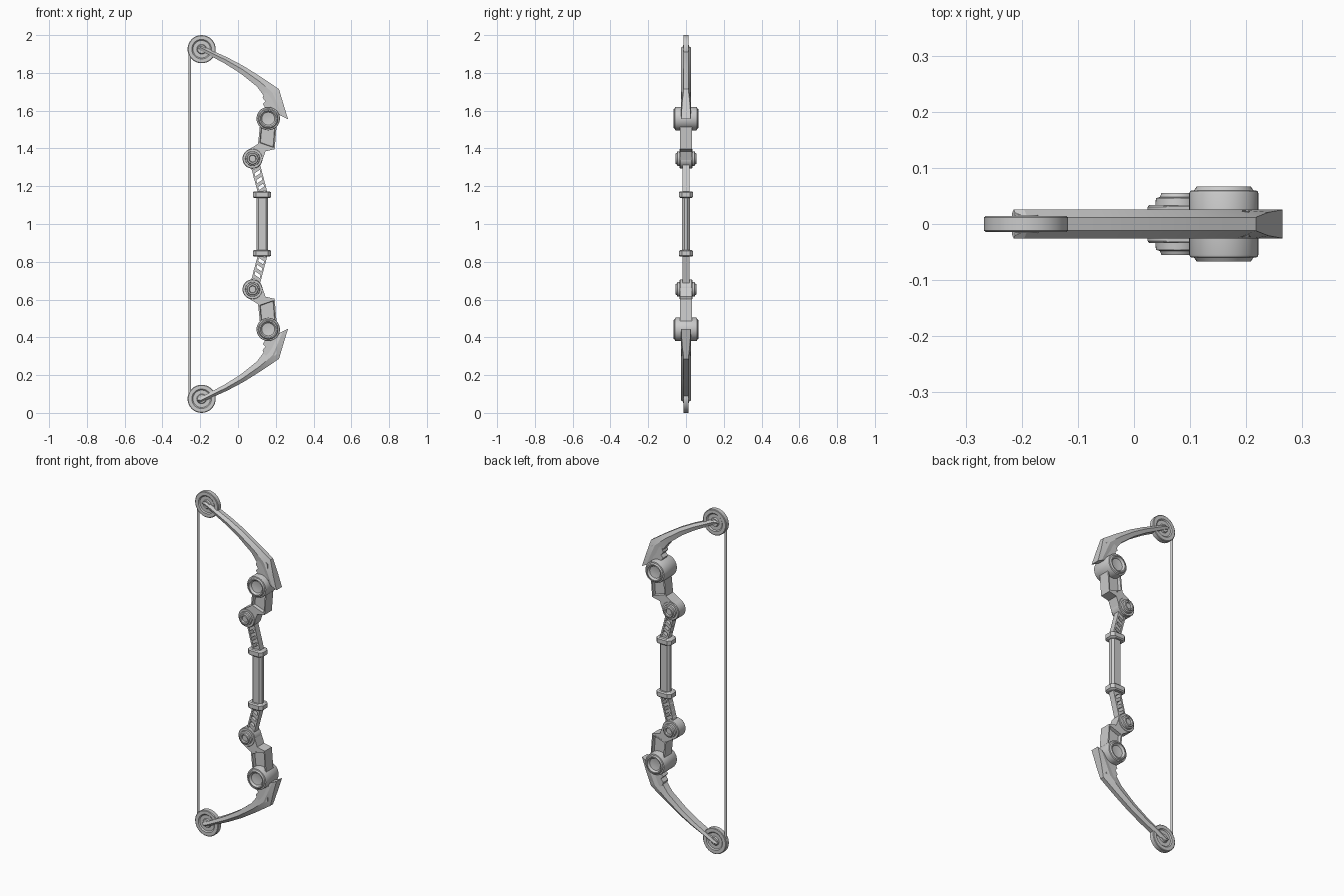
import bpy, bmesh, math
from mathutils import Vector

if "Cube" in bpy.data.objects:
    bpy.data.objects.remove(bpy.data.objects["Cube"])

MID = 1.0  # mirror plane height; every object has its origin here


def loft(name, rings, mirror=True, inset=None, smooth=30):
    """Skin a list of equal-length vertex rings, cap the ends, optionally recess the caps."""
    bm = bmesh.new()
    vs = [[bm.verts.new((x, y, z - MID)) for x, y, z in r] for r in rings]
    n = len(rings[0])
    for a, b in zip(vs, vs[1:]):
        for i in range(n):
            j = (i + 1) % n
            bm.faces.new((a[i], a[j], b[j], b[i]))
    caps = [bm.faces.new(vs[0]), bm.faces.new(vs[-1])]
    bmesh.ops.recalc_face_normals(bm, faces=bm.faces[:])
    if inset:
        width, depth = inset
        bmesh.ops.inset_individual(bm, faces=caps, thickness=width)
        # a narrow sloped wall leads down to the recessed panel
        bmesh.ops.inset_individual(bm, faces=caps, thickness=0.004, depth=-depth)
    me = bpy.data.meshes.new(name)
    bm.to_mesh(me)
    bm.free()
    me.polygons.foreach_set("use_smooth", [True] * len(me.polygons))
    me.set_sharp_from_angle(angle=math.radians(smooth))
    ob = bpy.data.objects.new(name, me)
    ob.location.z = MID
    bpy.context.collection.objects.link(ob)
    if mirror:
        m = ob.modifiers.new("Mirror", 'MIRROR')
        m.use_axis = (False, False, True)
    return ob


def prism(name, pts, h, **kw):
    """Front-view outline given thickness 2h along y."""
    return loft(name, [[(x, y, z) for x, z in pts] for y in (-h, h)], **kw)


def lathe(name, cx, cz, half, segs=36):
    """Turn a half profile of (radius, y) around the y axis, same on both sides."""
    prof = half + [(r, -y) for r, y in reversed(half)]
    rings = []
    for r, y in prof:
        rings.append([(cx + r * math.cos(2 * math.pi * i / segs), y,
                       cz + r * math.sin(2 * math.pi * i / segs)) for i in range(segs)])
    return loft(name, rings)


def bar(name, p, q, w, h):
    """Straight rectangular bar between two front-view points."""
    p, q = Vector(p), Vector(q)
    d = (q - p).normalized() * w / 2
    s = Vector((-d.y, d.x))
    return prism(name, [p + s, q + s, q - s, p - s], h)


def octagon(cx, a, b, c, z):
    """Chamfered rectangle, half sizes a and b, corner cut c."""
    pts = [(a, b - c), (a - c, b), (c - a, b), (-a, b - c),
           (-a, c - b), (c - a, -b), (a - c, -b), (a, c - b)]
    return [(cx + x, y, z) for x, y in pts]


# Cam wheel with raised rim and hub
lathe("cam_wheel", -0.1925, 1.9255,
      [(0.012, 0.016), (0.022, 0.016), (0.026, 0.009), (0.046, 0.009),
       (0.052, 0.0145), (0.071, 0.0145), (0.0745, 0.012)])

# Bow string
loft("bow_string", [[(-0.255 + 0.007 * math.cos(t * math.pi / 5),
                      0.007 * math.sin(t * math.pi / 5), z) for t in range(10)]
                    for z in (0.075, 1.925)], mirror=False, smooth=60)

# Limb: stations of outer point, inner point, half width of the outer ridge
stations = [((-0.212, 1.938), (-0.217, 1.927), 0.020),
            ((-0.190, 1.943), (-0.203, 1.921), 0.012),
            ((-0.053, 1.880), (-0.069, 1.849), 0.012),
            ((0.030, 1.836), (0.012, 1.798), 0.012),
            ((0.127, 1.775), (0.100, 1.728), 0.012),
            ((0.217, 1.714), (0.140, 1.675), 0.012),
            ((0.240, 1.636), (0.178, 1.620), 0.021),
            ((0.265, 1.555), (0.206, 1.584), 0.0255)]
rings = []
for o, i, w in stations:
    o, i = Vector(o), Vector(i)
    m = o.lerp(i, 0.45)
    rings.append([(o.x, -w, o.y), (m.x, -0.026, m.y), (i.x, -0.02, i.y),
                  (i.x, 0.02, i.y), (m.x, 0.026, m.y), (o.x, w, o.y)])
loft("limb", rings, smooth=15)

# Stepped root joining the limb to the large pivot
prism("limb_root", [(0.118, 1.56), (0.148, 1.612), (0.131, 1.635), (0.145, 1.650),
                    (0.130, 1.668), (0.139, 1.690), (0.170, 1.712), (0.205, 1.690),
                    (0.212, 1.61), (0.205, 1.56)], 0.023)

# Large pivot drum with dished caps
lathe("large_pivot", 0.16, 1.558,
      [(0.015, 0.053), (0.034, 0.056), (0.042, 0.067), (0.048, 0.067),
       (0.053, 0.060), (0.060, 0.059), (0.062, 0.054)])

# Link with recessed side panels, and the knuckle below it
prism("link_panel", [(0.118, 1.540), (0.206, 1.540), (0.194, 1.396), (0.106, 1.424)],
      0.033, inset=(0.011, 0.018))
prism("link_knuckle", [(0.050, 1.390), (0.106, 1.424), (0.194, 1.396), (0.146, 1.385),
                       (0.124, 1.325), (0.077, 1.300)], 0.032)

# Small pivot with stepped bolt head
lathe("small_pivot", 0.077, 1.346,
      [(0.010, 0.046), (0.017, 0.046), (0.020, 0.055), (0.028, 0.055), (0.031, 0.048),
       (0.038, 0.046), (0.039, 0.034), (0.050, 0.034), (0.053, 0.030)])

# Open riser strut: two rails with slanted rungs
bar("strut_rail_rear", (0.066, 1.330), (0.111, 1.160), 0.009, 0.018)
bar("strut_rail_front", (0.108, 1.330), (0.153, 1.160), 0.009, 0.018)
for k in range(4):
    z = 1.285 - k * 0.036
    x = 0.066 + (1.330 - z) * 0.265
    bar("strut_rung_%d" % (k + 1), (x, z - 0.012), (x + 0.039, z + 0.014), 0.018, 0.015)

# Collar at each end of the grip
loft("grip_collar", [octagon(0.127, a, b, 0.016, z) for a, b, z in
                     ((0.041, 0.031, 1.137), (0.048, 0.037, 1.143),
                      (0.048, 0.037, 1.167), (0.041, 0.031, 1.173))])

# Grip
loft("grip", [octagon(0.129, 0.031, 0.020, 0.011, z) for z in (0.85, 1.15)], mirror=False)
